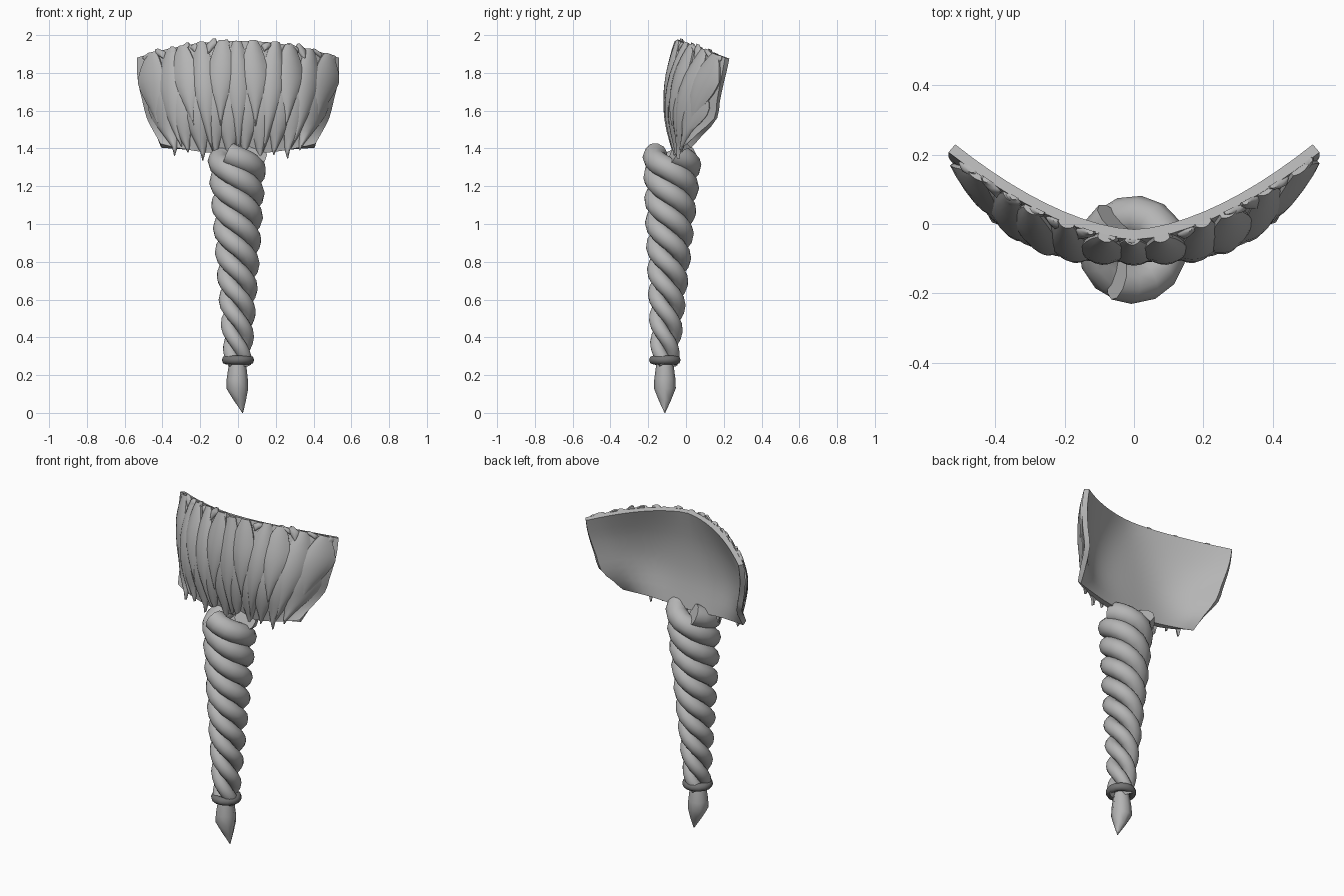
import bpy, bmesh, math, random
from mathutils import Vector

if "Cube" in bpy.data.objects:
    bpy.data.objects.remove(bpy.data.objects["Cube"])

random.seed(4)


def material(name, v):
    m = bpy.data.materials.new(name)
    m.diffuse_color = (v, v, v, 1)
    m.use_nodes = True
    m.node_tree.nodes["Principled BSDF"].inputs["Base Color"].default_value = m.diffuse_color
    return m


GREY = material("light_grey", 0.46)
DARK = material("dark_grey", 0.17)


def make(name, bm, mat, angle=50):
    bmesh.ops.recalc_face_normals(bm, faces=bm.faces[:])
    me = bpy.data.meshes.new(name)
    bm.to_mesh(me)
    bm.free()
    me.materials.append(mat)
    ob = bpy.data.objects.new(name, me)
    bpy.context.collection.objects.link(ob)
    bpy.ops.object.select_all(action='DESELECT')
    ob.select_set(True)
    bpy.context.view_layer.objects.active = ob
    bpy.ops.object.shade_smooth_by_angle(angle=math.radians(angle))
    return ob


def skin(bm, rings, caps=True):
    """Join successive closed rows of points with quads."""
    rows = [[bm.verts.new(p) for p in r] for r in rings]
    n = len(rows[0])
    for a, b in zip(rows, rows[1:]):
        for i in range(n):
            j = (i + 1) % n
            bm.faces.new((a[i], a[j], b[j], b[i]))
    if caps:
        bm.faces.new(rows[0])
        bm.faces.new(rows[-1])


def lerp(a, b, t):
    return a + (b - a) * t


# Three tapering rope strands twisted around a slightly leaning axis
def strand(name, start):
    pts, z, th = [], 1.372, math.radians(start)
    while z > 0.235:
        f = (1.372 - z) / 1.137
        radial = Vector((math.cos(th), math.sin(th), 0))
        centre = Vector((lerp(-0.004, 0, f), lerp(-0.071, -0.113, f), z))
        pts.append((centre + radial * lerp(0.098, 0.037, f ** 1.1), radial,
                    lerp(0.062, 0.035, f)))
        th += math.tau / 14
        z -= lerp(0.36, 0.40, f) / 14 * (0.75 if len(pts) < 5 else 1)
    rings = []
    for i, (p, radial, rad) in enumerate(pts):
        tan = (pts[min(i + 1, len(pts) - 1)][0] - pts[max(i - 1, 0)][0]).normalized()
        side = tan.cross(radial).normalized()
        out = side.cross(tan)
        rings.append([p + rad * (out * math.cos(a) + side * math.sin(a))
                      for a in (math.tau * k / 10 for k in range(10))])
    bm = bmesh.new()
    skin(bm, rings)
    make(name, bm, GREY)


for label, start in (("a", 243), ("b", 123), ("c", 3)):
    strand("rope_strand_" + label, start)

# Band that ties the rope
bm = bmesh.new()
rings = []
for i in range(15):
    a = math.tau * i / 14
    rings.append([((0.062 + 0.024 * math.cos(b)) * math.cos(a),
                   -0.112 + (0.062 + 0.024 * math.cos(b)) * math.sin(a),
                   0.28 + 0.024 * math.sin(b))
                  for b in (math.tau * k / 8 for k in range(8))])
skin(bm, rings, caps=False)
bmesh.ops.remove_doubles(bm, verts=bm.verts[:], dist=1e-4)
make("tie_band", bm, DARK)

# Pointed end below the band: height, centre x, radius
bm = bmesh.new()
rings = [[(x + r * math.cos(a), -0.112 + r * math.sin(a), z)
          for a in (math.tau * k / 8 for k in range(8))]
         for z, x, r in ((0.29, 0, 0.04), (0.24, -0.003, 0.048), (0.18, -0.004, 0.056),
                         (0.13, -0.004, 0.058), (0.07, 0.009, 0.034), (0.0, 0.025, 0.002))]
skin(bm, rings)
make("pointed_end", bm, GREY)

# Curved fan surface, blended between a middle and an edge profile (x, y, z)
MID = [(0, -0.05, 1.37), (0, -0.085, 1.56), (0, -0.083, 1.76), (0, -0.045, 1.97)]
EDGE = [(0.41, 0.005, 1.425), (0.447, 0.075, 1.49), (0.483, 0.15, 1.56), (0.505, 0.163, 1.645),
        (0.525, 0.178, 1.73), (0.535, 0.193, 1.805), (0.535, 0.207, 1.88)]
# Roundness exponent of the cross-section, from hem to rim
ROUND = [(3.0, 0, 0), (3.5, 0, 0), (2.6, 0, 0), (1.65, 0, 0)]


def catmull(ps, t):
    x = max(0, min(1, t)) * (len(ps) - 1)
    i = min(int(x), len(ps) - 2)
    f = x - i
    p = [Vector(ps[max(0, min(len(ps) - 1, i + k))]) for k in (-1, 0, 1, 2)]
    return 0.5 * (2 * p[1] + (p[2] - p[0]) * f + (2 * p[0] - 5 * p[1] + 4 * p[2] - p[3]) * f * f
                  + (3 * p[1] - p[0] - 3 * p[2] + p[3]) * f ** 3)


def fan(s, t):
    m, e = catmull(MID, t), catmull(EDGE, t)
    k = abs(s) ** catmull(ROUND, t).x
    return Vector((e.x * s, lerp(m.y, e.y, k), lerp(m.z, e.z, s * s)))


def fan_normal(s, t):
    t = max(0.01, min(0.99, t))
    du = fan(s + 0.01, t) - fan(s - 0.01, t)
    dv = fan(s, t + 0.01) - fan(s, t - 0.01)
    return du.cross(dv).normalized()


# Backing shell
bm = bmesh.new()
rings = []
for j in range(13):
    t = j / 12
    cols = [-1 + i / 10 for i in range(21)]
    rings.append([fan(s, t) for s in cols]
                 + [fan(s, t) - fan_normal(s, t) * 0.03 for s in reversed(cols)])
skin(bm, rings)
make("fan_shell", bm, GREY)


# Leaf-shaped locks laid over the shell, bulging outward
WIDTH = [(0, 0.03), (0.2, 0.4), (0.45, 0.88), (0.62, 1.0), (0.82, 0.7), (1, 0.3)]


def width(v):
    for (a, wa), (b, wb) in zip(WIDTH, WIDTH[1:]):
        if v <= b:
            return lerp(wa, wb, (v - a) / (b - a))
    return WIDTH[-1][1]


def lock(bm, s0, t0, t1, half, lift, skew, base=0.004):
    rings = []
    for j in range(11):
        v = j / 10
        t = lerp(t0, t1, v)
        front, back = [], []
        for i in range(7):
            u = -1 + i / 3
            s = max(-1.0, min(1.0, s0 + half * width(v) * u + skew * (0.5 - v)))
            n = fan_normal(s, t)
            over = Vector((0, 0, 0.5 * (min(t, 0) + max(t - 1, 0))))
            thick = lift * (1 - u * u) * (0.3 + 0.7 * math.sin(math.pi * min(1, v * 0.85 + 0.1)))
            front.append(fan(s, t) + over + n * (base + thick))
            back.append(fan(s, t) + over - n * 0.004)
        rings.append(front + back[::-1])
    skin(bm, rings)


# Lower row reaches the hem with its tips hanging past it
bm = bmesh.new()
for i in range(10):
    s = -0.81 + 1.62 * i / 9
    lock(bm, s, (-0.09, -0.03)[i % 2], 0.75, 0.145, 0.018, random.uniform(-0.04, 0.04))
make("lower_locks", bm, GREY)

# Upper row overlaps it, alternating long and short
bm = bmesh.new()
for i in range(11):
    s = -0.86 + 1.72 * i / 10
    edge = 1 - 0.5 * abs(s) ** 3
    lock(bm, s, 0.04 if i % 2 else 0.27, random.uniform(0.98, 1.01), 0.135,
         (0.028 if i % 2 else 0.022) * edge, random.uniform(-0.07, 0.07),
         0.004 if i % 2 else 0.01)
make("upper_locks", bm, GREY)

# Short ragged tufts along the top rim
bm = bmesh.new()
for i in range(15):
    s = -0.92 + 1.84 * i / 14 + random.uniform(-0.03, 0.03)
    lock(bm, s, random.uniform(0.84, 0.93), random.uniform(0.98, 1.03), 0.05, 0.012,
         random.uniform(-0.1, 0.1))
make("rim_tufts", bm, GREY)
